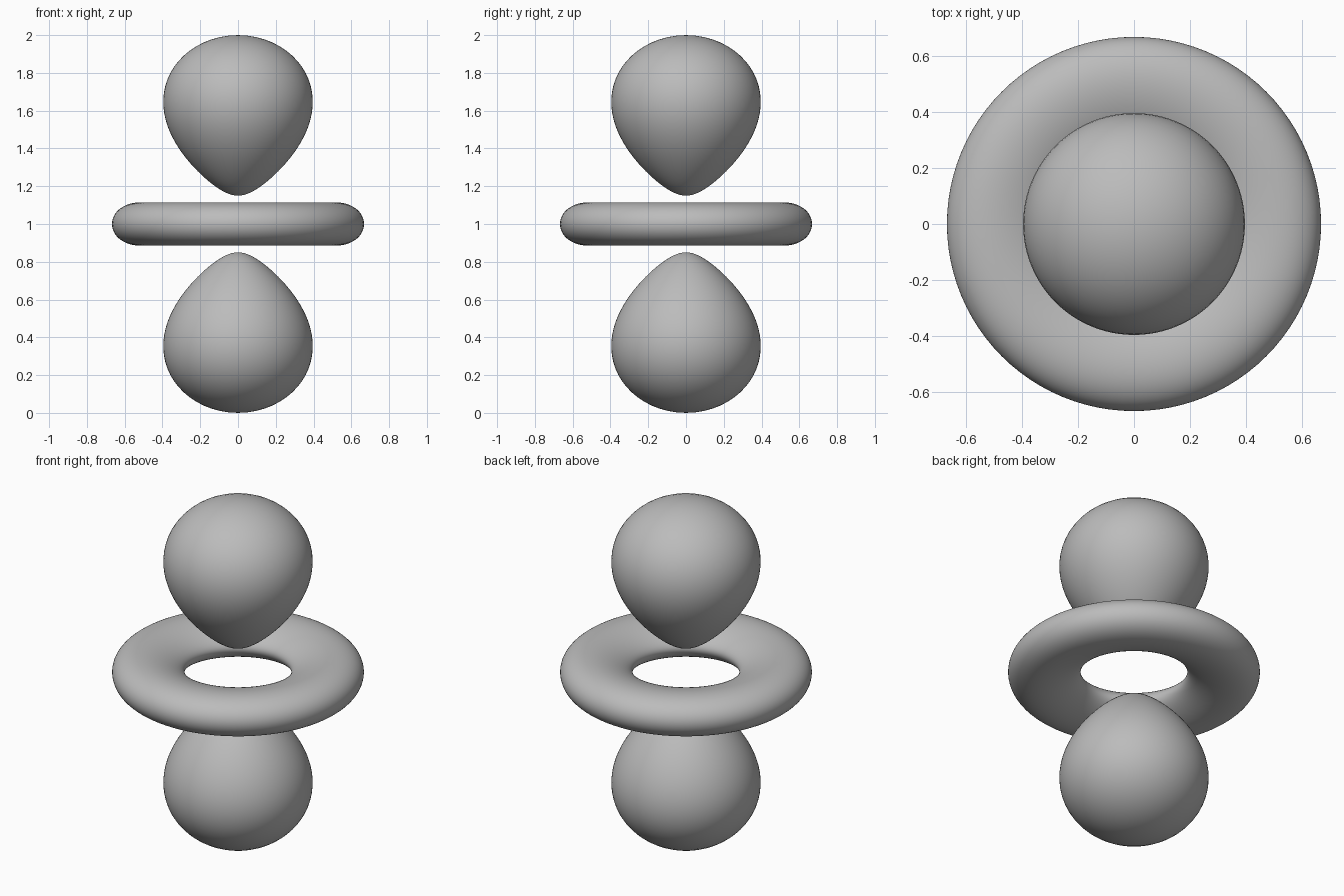
import bpy
import bmesh
import math

DECAY = 4.464      # radial falloff that sets the roundness of the parts
CENTRE = 1.0       # height of the middle of the model
STEPS = 40         # samples along each profile
SEGMENTS = 96      # steps around the vertical axis

cube = bpy.data.objects.get("Cube")
if cube:
    bpy.data.objects.remove(cube, do_unlink=True)

grey = bpy.data.materials.new("soft_grey")
grey.use_nodes = True
colour = (0.5, 0.5, 0.5, 1)
grey.diffuse_color = colour
grey.node_tree.nodes["Principled BSDF"].inputs["Base Color"].default_value = colour


def falloff(r):
    return r * r * math.exp(-DECAY * r)


def crossing(target, low, high):
    """Radius between low and high where the falloff equals target."""
    rising = falloff(high) > falloff(low)
    for _ in range(60):
        mid = (low + high) / 2
        if (falloff(mid) < target) == rising:
            low = mid
        else:
            high = mid
    return low


def profile(level, strength, cos_squared):
    """Curve of (radius, height) points from the inner to the outer end."""
    peak = 2 / DECAY
    inner = crossing(level / strength, 0.01, peak)
    outer = crossing(level / strength, peak, 2)
    points = []
    for i in range(STEPS + 1):
        r = (inner + outer) / 2 - (outer - inner) / 2 * math.cos(math.pi * i / STEPS)
        c2 = min(1, max(0, cos_squared(level / falloff(r))))
        if i in (0, STEPS):
            c2 = round(c2)
        points.append((r * math.sqrt(1 - c2), r * math.sqrt(c2)))
    return points


def revolve(name, points, closed=False):
    """Turn a profile around the vertical axis into a smooth solid."""
    bm = bmesh.new()
    verts = [bm.verts.new((x, 0, z + CENTRE)) for x, z in points]
    pairs = list(zip(verts, verts[1:]))
    if closed:
        pairs.append((verts[-1], verts[0]))
    edges = [bm.edges.new(p) for p in pairs]
    bmesh.ops.spin(bm, geom=verts + edges, cent=(0, 0, 0), axis=(0, 0, 1),
                   angle=math.tau, steps=SEGMENTS)
    bmesh.ops.remove_doubles(bm, verts=bm.verts, dist=1e-5)
    bmesh.ops.recalc_face_normals(bm, faces=bm.faces)
    for face in bm.faces:
        face.smooth = True
    mesh = bpy.data.meshes.new(name)
    bm.to_mesh(mesh)
    bm.free()
    mesh.materials.append(grey)
    bpy.context.collection.objects.link(bpy.data.objects.new(name, mesh))


# Teardrop lobes, mirrored above and below the ring
lobe = profile(0.02304, 2, lambda q: (q + 1) / 3)
revolve("upper_lobe", lobe)
revolve("lower_lobe", [(x, -z) for x, z in lobe])

# Ring around the middle, upper half mirrored to the lower half
top = profile(0.02265, 1, lambda q: (1 - q) / 3)
revolve("middle_ring", top + [(x, -z) for x, z in top[-2:0:-1]], closed=True)
